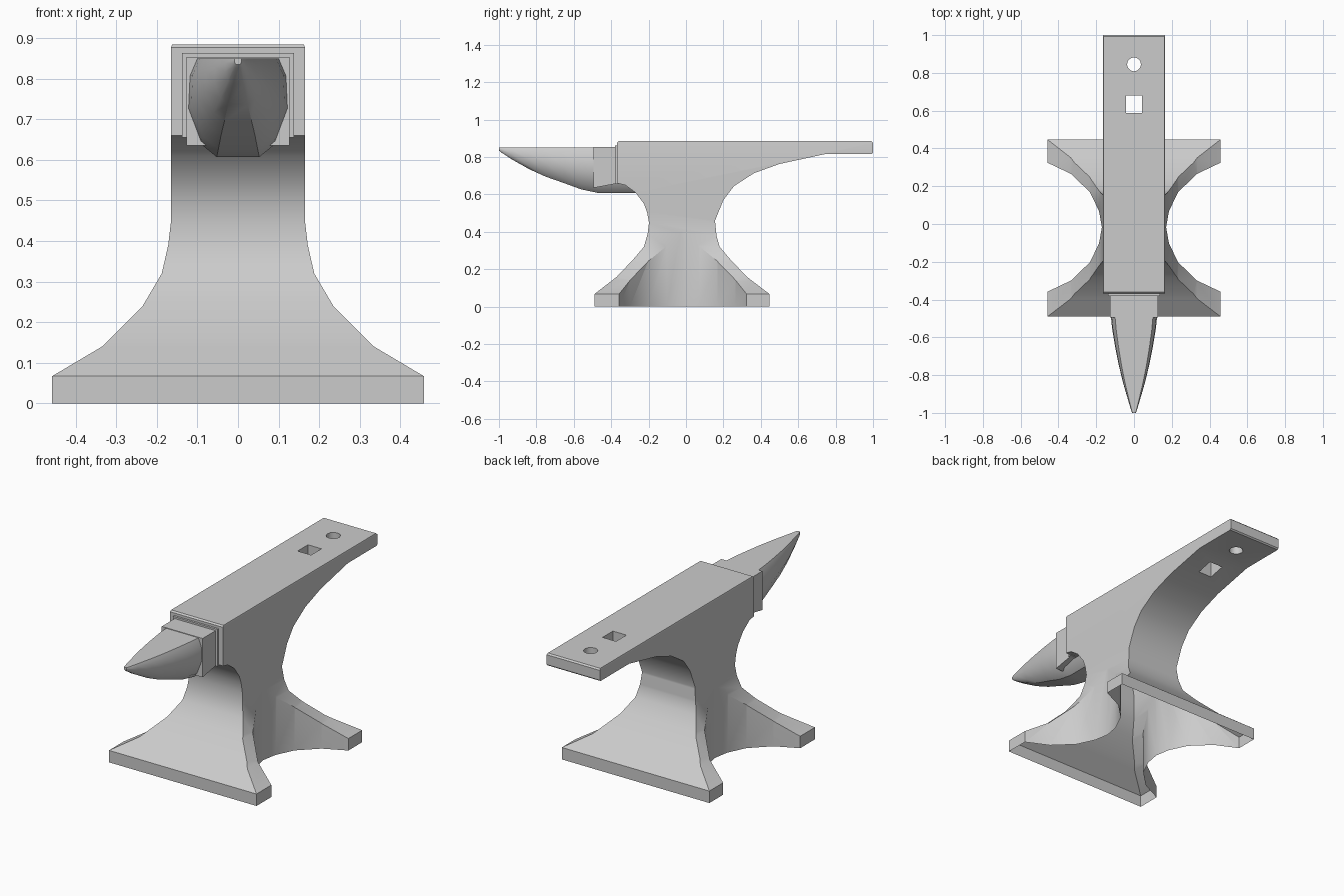
import bpy, bmesh, math
from mathutils import Vector

cube = bpy.data.objects.get("Cube")
if cube:
    bpy.data.objects.remove(cube, do_unlink=True)

steel = bpy.data.materials.new("grey_steel")
steel.use_nodes = True
GREY = (0.6, 0.6, 0.6, 1)
steel.diffuse_color = GREY
steel.node_tree.nodes["Principled BSDF"].inputs["Base Color"].default_value = GREY


def loft(name, rings):
    """Closed solid skinned through rings with equal point counts."""
    bm = bmesh.new()
    loops = [[bm.verts.new(p) for p in ring] for ring in rings]
    n = len(loops[0])
    for a, b in zip(loops, loops[1:]):
        for i in range(n):
            j = (i + 1) % n
            bm.faces.new((a[i], a[j], b[j], b[i]))
    bm.faces.new(loops[0])
    bm.faces.new(loops[-1])
    bmesh.ops.recalc_face_normals(bm, faces=bm.faces)
    mesh = bpy.data.meshes.new(name)
    bm.to_mesh(mesh)
    bm.free()
    obj = bpy.data.objects.new(name, mesh)
    bpy.context.collection.objects.link(obj)
    mesh.materials.append(steel)
    return obj


def prism(name, axis, profile, lo, hi):
    """Extrude a 2D profile along x, y or z."""
    place = {"x": lambda p, d: (d, p[0], p[1]),
             "y": lambda p, d: (p[0], d, p[1]),
             "z": lambda p, d: (p[0], p[1], d)}[axis]
    return loft(name, [[place(p, d) for p in profile] for d in (lo, hi)])


def activate(obj):
    bpy.ops.object.select_all(action="DESELECT")
    obj.select_set(True)
    bpy.context.view_layer.objects.active = obj


def boolean(target, tool, operation):
    mod = target.modifiers.new(operation, "BOOLEAN")
    mod.operation, mod.solver, mod.object = operation, "EXACT", tool
    activate(target)
    bpy.ops.object.modifier_apply(modifier=mod.name)
    bpy.data.objects.remove(tool, do_unlink=True)


def smooth(obj, degrees):
    activate(obj)
    bpy.ops.object.shade_smooth_by_angle(angle=math.radians(degrees))


def mirrored(half):
    return half + [(-x, z) for x, z in reversed(half)]


# Body: side silhouette with long heel, waist and flared feet
side = [(-0.49, 0), (-0.49, 0.067), (-0.37, 0.16), (-0.28, 0.255),
        (-0.225, 0.32), (-0.205, 0.39), (-0.198, 0.45), (-0.208, 0.505),
        (-0.225, 0.55), (-0.27, 0.61), (-0.325, 0.65), (-0.368, 0.66),
        (-0.368, 0.877), (-0.36, 0.885), (0.992, 0.885), (1.0, 0.877),
        (1.0, 0.822), (0.993, 0.815), (0.74, 0.815), (0.5, 0.763),
        (0.364, 0.714), (0.257, 0.645), (0.2, 0.57), (0.155, 0.46),
        (0.163, 0.38), (0.18, 0.32), (0.235, 0.255), (0.325, 0.16),
        (0.447, 0.067), (0.447, 0)]
body = prism("anvil_body", "x", side, -0.6, 0.6)

# Front silhouette trims the width
front = mirrored([(0.458, -0.1), (0.458, 0.067), (0.335, 0.14), (0.235, 0.24),
                  (0.188, 0.32), (0.172, 0.39), (0.165, 0.45),
                  (0.165, 0.877), (0.157, 0.9)])
boolean(body, prism("front_trim", "y", front, -1.2, 1.2), "INTERSECT")

# Concave notch between the feet on each side
arc = [(0.7, 0.46), (0.455, 0.34), (0.333, 0.282), (0.233, 0.185),
       (0.185, 0.085), (0.17, 0)]
for s in (1, -1):
    outline = [(s * x, y - 0.017) for x, y in arc]
    outline += [(s * x, -y - 0.017) for x, y in reversed(arc[:-1])]
    boolean(body, prism("foot_notch", "z", outline, -0.2, 0.6), "DIFFERENCE")

# Square and round holes through the heel
square = [(0.042, 0.588), (0.042, 0.68), (-0.042, 0.68), (-0.042, 0.588)]
boolean(body, prism("square_hole", "z", square, 0.5, 1), "DIFFERENCE")
turns = [math.tau * i / 12 for i in range(12)]
circle = [(0.037 * math.cos(t), 0.845 + 0.037 * math.sin(t)) for t in turns]
boolean(body, prism("round_hole", "z", circle, 0.5, 1), "DIFFERENCE")

# The underside is open
bm = bmesh.new()
bm.from_mesh(body.data)
floor = [f for f in bm.faces if all(v.co.z < 0.001 for v in f.verts)]
bmesh.ops.delete(bm, geom=floor, context="FACES")
bm.to_mesh(body.data)
bm.free()
smooth(body, 35)

# Stepped collar and neck block in front of the face
collar = [(-0.38, 0.655), (-0.38, 0.863), (-0.36, 0.863), (-0.36, 0.655)]
prism("collar", "x", collar, -0.138, 0.138)
neck = [(-0.495, 0.635), (-0.495, 0.853), (-0.36, 0.853), (-0.36, 0.66)]
prism("neck_block", "x", neck, -0.127, 0.127)

# Tapering horn with a flat top and faceted belly
section = mirrored([(0.42, 0), (0.75, 0.14), (1, 0.48), (0.97, 0.82), (0.82, 1)])
stations = [(-0.26, 0.125, 0.607), (-0.465, 0.125, 0.607), (-0.56, 0.115, 0.627),
            (-0.65, 0.1, 0.66), (-0.75, 0.08, 0.695), (-0.84, 0.058, 0.736),
            (-0.93, 0.032, 0.787), (-0.99, 0.014, 0.826), (-1.0, 0.009, 0.835)]
horn = loft("horn", [[(u * w, y, low + v * (0.85 - low)) for u, v in section]
                     for y, w, low in stations])
smooth(horn, 35)
